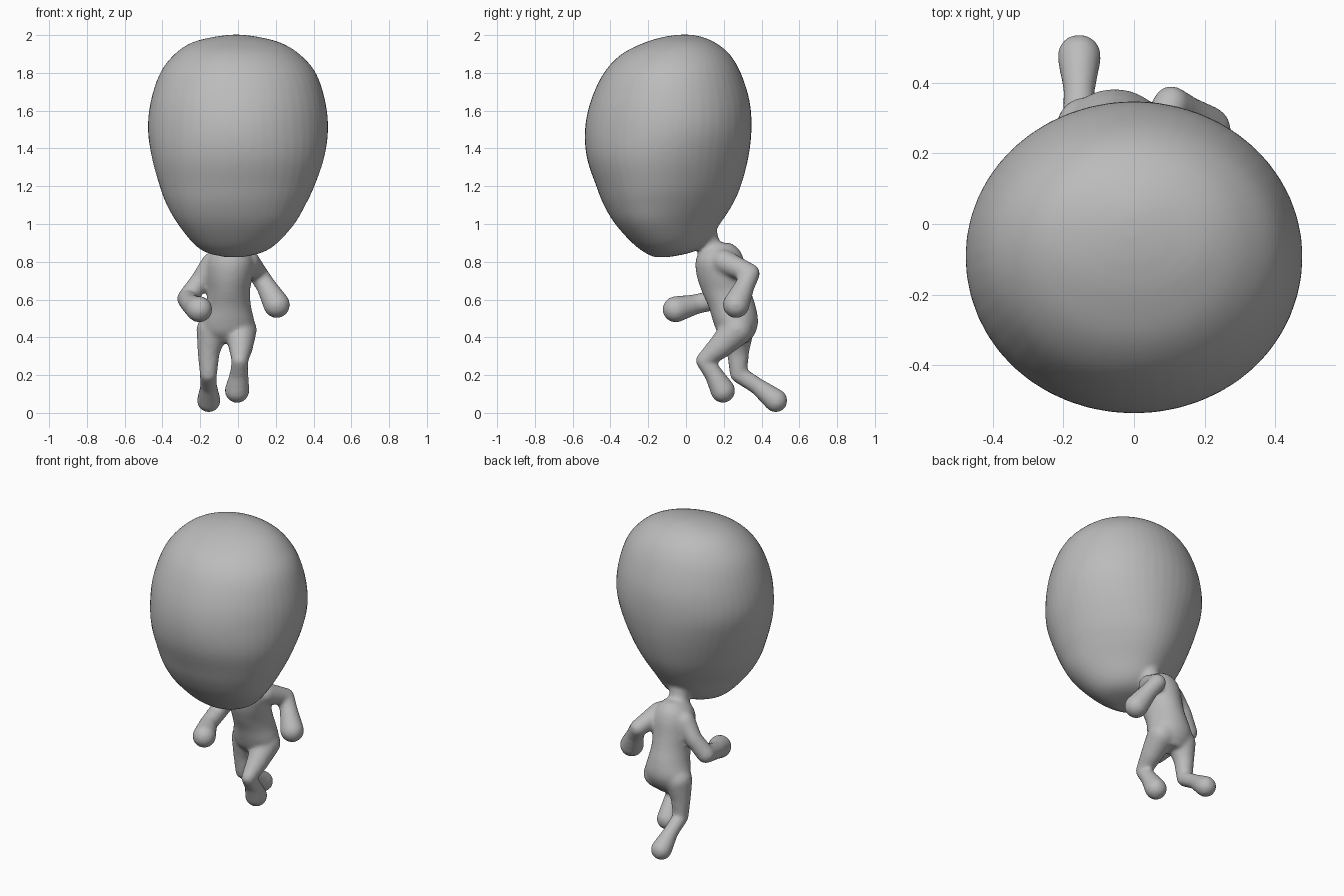
import bpy, bmesh, math
from mathutils import Vector

cube = bpy.data.objects.get("Cube")
if cube:
    bpy.data.objects.remove(cube, do_unlink=True)

grey = bpy.data.materials.new("plain grey")
grey.use_nodes = True
colour = (0.5, 0.5, 0.5, 1)
grey.diffuse_color = colour
grey.node_tree.nodes["Principled BSDF"].inputs["Base Color"].default_value = colour

bm = bmesh.new()

# unit directions of a ball, shared by every limb segment
ball = bmesh.new()
bmesh.ops.create_icosphere(ball, subdivisions=3, radius=1)
directions = [v.co.copy() for v in ball.verts]
ball.free()


def spline(rows, steps=4):
    """Smoothly fill in between the rows of a profile."""
    rows = [Vector(r) for r in rows]
    out = []
    for i in range(len(rows) - 1):
        b, c = rows[i], rows[i + 1]
        a, d = rows[max(i - 1, 0)], rows[min(i + 2, len(rows) - 1)]
        for s in range(steps):
            t = s / steps
            out.append(0.5 * (2 * b + (c - a) * t + (2 * a - 5 * b + 4 * c - d) * t * t
                              + (3 * b - a - 3 * c + d) * t ** 3))
    return out + [rows[-1]]


def loft(rows, sides=48):
    """Stack oval rings given as z, front y, back y, half width, centre x, rear taper."""
    rings = []
    for z, front, back, half, cx, taper in spline(rows):
        ring = []
        for i in range(sides):
            a = 2 * math.pi * i / sides
            x = half * math.cos(a) * (1 - taper * math.sin(a))
            y = (front + back) / 2 + (back - front) / 2 * math.sin(a)
            ring.append(bm.verts.new((cx + x, y, z)))
        rings.append(ring)
    for low, high in zip(rings, rings[1:]):
        for i in range(sides):
            j = (i + 1) % sides
            bm.faces.new((low[i], low[j], high[j], high[i]))
    bm.faces.new(rings[0][::-1])
    bm.faces.new(rings[-1])


def limb(points):
    """Tapered round-ended segments through x, y, z, radius points."""
    for segment in zip(points, points[1:]):
        hull = bmesh.new()
        for x, y, z, r in segment:
            for d in directions:
                hull.verts.new(Vector((x, y, z)) + d * r)
        bmesh.ops.convex_hull(hull, input=hull.verts[:])
        loose = [v for v in hull.verts if not v.link_faces]
        bmesh.ops.delete(hull, geom=loose, context='VERTS')
        piece = bpy.data.meshes.new("limb_piece")
        hull.to_mesh(piece)
        hull.free()
        bm.from_mesh(piece)
        bpy.data.meshes.remove(piece)


# head
loft([(0.825, -0.17, -0.09, 0.05, -0.02, 0),
      (0.85, -0.22, 0.03, 0.15, -0.02, 0.1),
      (0.90, -0.285, 0.11, 0.22, -0.015, 0.2),
      (1.0, -0.375, 0.18, 0.30, -0.01, 0.25),
      (1.1, -0.435, 0.245, 0.36, -0.01, 0.2),
      (1.2, -0.475, 0.29, 0.405, -0.005, 0.15),
      (1.35, -0.525, 0.33, 0.455, 0, 0.07),
      (1.5, -0.535, 0.347, 0.477, 0, 0),
      (1.65, -0.505, 0.337, 0.462, 0, 0),
      (1.8, -0.435, 0.29, 0.412, 0, 0),
      (1.9, -0.34, 0.23, 0.33, -0.005, 0),
      (1.96, -0.22, 0.155, 0.235, -0.01, 0),
      (1.99, -0.12, 0.085, 0.12, -0.01, 0),
      (2.002, -0.04, 0.03, 0.03, -0.01, 0)])

# neck
limb([(-0.04, 0.15, 0.80, 0.085), (-0.035, 0.12, 0.90, 0.057), (-0.02, 0.06, 1.02, 0.09)])

# torso
loft([(0.37, 0.22, 0.33, 0.08, -0.06, 0),
      (0.42, 0.17, 0.365, 0.13, -0.058, 0),
      (0.48, 0.145, 0.382, 0.142, -0.055, 0),
      (0.56, 0.12, 0.37, 0.122, -0.052, 0),
      (0.64, 0.085, 0.345, 0.113, -0.05, 0),
      (0.72, 0.058, 0.325, 0.122, -0.045, 0),
      (0.80, 0.05, 0.31, 0.125, -0.04, 0),
      (0.86, 0.075, 0.285, 0.095, -0.04, 0),
      (0.90, 0.12, 0.24, 0.045, -0.04, 0)])

# left arm, swung back
limb([(0.05, 0.20, 0.80, 0.065), (0.105, 0.34, 0.738, 0.052),
      (0.15, 0.31, 0.67, 0.053), (0.205, 0.265, 0.572, 0.071)])
# right arm, swung forward
limb([(-0.13, 0.20, 0.79, 0.065), (-0.20, 0.21, 0.70, 0.052), (-0.268, 0.18, 0.605, 0.055),
      (-0.25, 0.05, 0.575, 0.053), (-0.205, -0.055, 0.548, 0.07)])
# left leg, knee forward
limb([(0.015, 0.27, 0.44, 0.085), (0.015, 0.18, 0.35, 0.065), (0.01, 0.095, 0.277, 0.044),
      (0.005, 0.15, 0.20, 0.05), (-0.005, 0.195, 0.118, 0.066)])
# right leg, foot kicked back
limb([(-0.135, 0.275, 0.44, 0.085), (-0.155, 0.275, 0.33, 0.06), (-0.157, 0.278, 0.205, 0.046),
      (-0.155, 0.38, 0.14, 0.045), (-0.155, 0.475, 0.065, 0.063)])

bmesh.ops.recalc_face_normals(bm, faces=bm.faces[:])
mesh = bpy.data.meshes.new("running_figure")
bm.to_mesh(mesh)
bm.free()
mesh.materials.append(grey)
figure = bpy.data.objects.new("running_figure", mesh)
bpy.context.collection.objects.link(figure)

# fuse all parts into one soft skin
remesh = figure.modifiers.new("fuse", 'REMESH')
remesh.mode = 'VOXEL'
remesh.voxel_size = 0.011
remesh.use_smooth_shade = True
smooth = figure.modifiers.new("soften", 'SMOOTH')
smooth.factor = 0.5
smooth.iterations = 10
